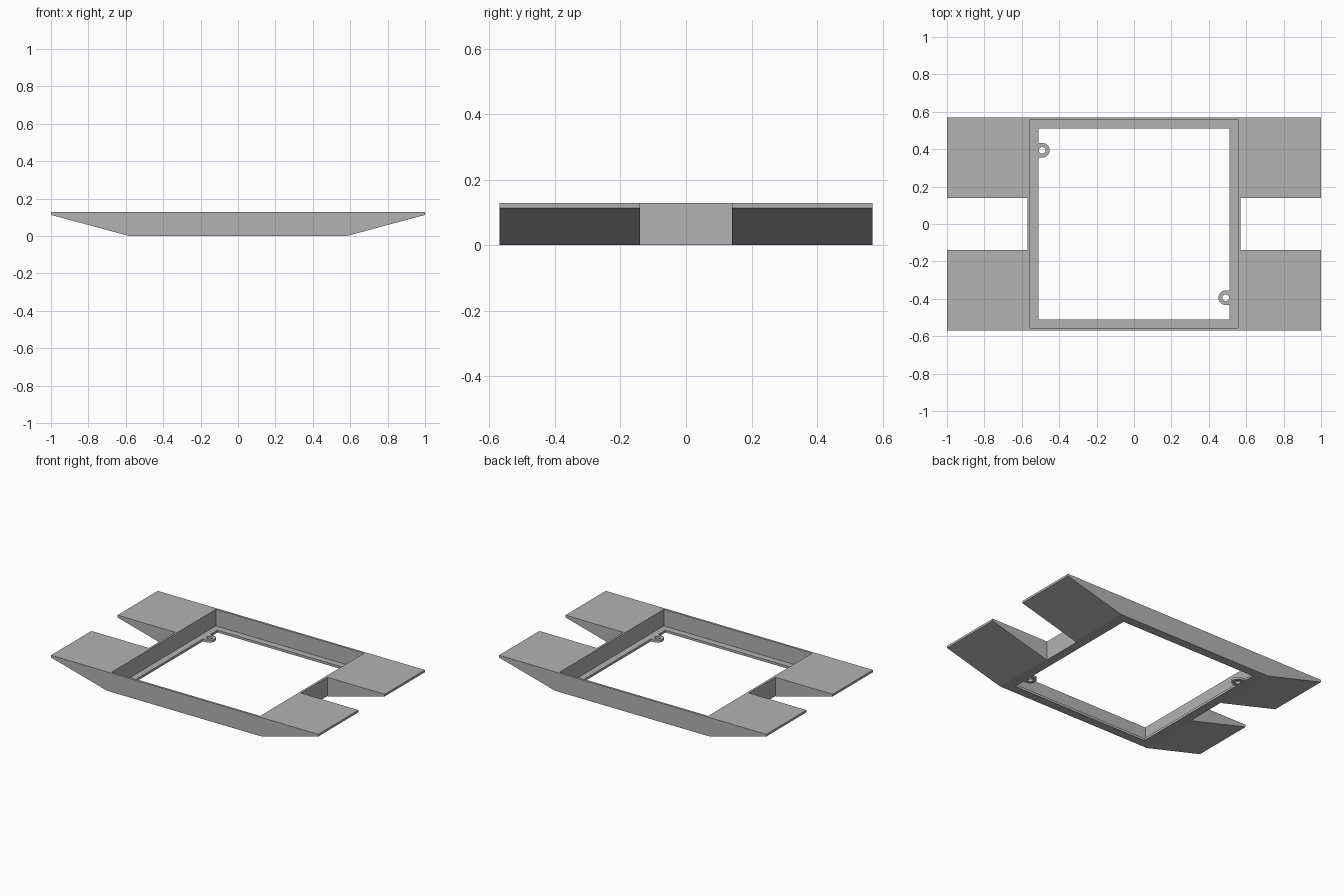
import bpy, bmesh, math

cube = bpy.data.objects.get("Cube")
if cube:
    bpy.data.objects.remove(cube, do_unlink=True)

HEIGHT = 0.128
DEPTH = 0.57       # half depth of the frame
FOOT = 0.58        # half width of the flat underside
TIP = 0.113        # underside height at the arm tips
LEDGE = 0.016      # thickness of the inner ledge
OPENING = 0.511    # half size of the opening

grey = bpy.data.materials.new("light_grey")
grey.use_nodes = True
colour = (0.45, 0.45, 0.45, 1)
grey.diffuse_color = colour
grey.node_tree.nodes["Principled BSDF"].inputs["Base Color"].default_value = colour


def prism(name, outline, sweep):
    """Extrude a closed 3D outline along a vector."""
    bm = bmesh.new()
    face = bm.faces.new([bm.verts.new(p) for p in outline])
    new = bmesh.ops.extrude_face_region(bm, geom=[face])["geom"]
    bmesh.ops.translate(bm, vec=sweep, verts=[v for v in new if isinstance(v, bmesh.types.BMVert)])
    bmesh.ops.recalc_face_normals(bm, faces=bm.faces)
    mesh = bpy.data.meshes.new(name)
    bm.to_mesh(mesh)
    bm.free()
    mesh.materials.append(grey)
    obj = bpy.data.objects.new(name, mesh)
    bpy.context.collection.objects.link(obj)
    return obj


def box(name, x0, x1, y, z0, z1):
    """Box symmetric in y."""
    return prism(name, [(x0, -y, z0), (x1, -y, z0), (x1, y, z0), (x0, y, z0)], (0, 0, z1 - z0))


def circle(cx, cy, r, start, end, n, z):
    return [(cx + r * math.cos(start + (end - start) * i / n),
             cy + r * math.sin(start + (end - start) * i / n), z) for i in range(n + 1)]


def cut(obj, cutter):
    """Subtract the cutter, then discard it."""
    cutter.hide_render = True
    mod = obj.modifiers.new("cut", 'BOOLEAN')
    mod.operation = 'DIFFERENCE'
    mod.solver = 'EXACT'
    mod.object = cutter
    bpy.context.view_layer.objects.active = obj
    bpy.ops.object.modifier_apply(modifier=mod.name)
    bpy.data.objects.remove(cutter, do_unlink=True)


# Frame body with four tapering arms
half = [(FOOT, 0), (1, TIP), (1, HEIGHT)]
profile = half + [(-x, z) for x, z in reversed(half)]
frame = prism("frame", [(x, -DEPTH, z) for x, z in profile], (0, 2 * DEPTH, 0))

# Pocket, through opening and side slots
cut(frame, box("pocket_cutter", -0.555, 0.555, 0.555, LEDGE, 0.3))
cut(frame, box("opening_cutter", -OPENING, OPENING, OPENING, -0.1, 0.3))
for side in (-1, 1):
    x0, x1 = sorted((side * 0.57, side * 1.2))
    cut(frame, box("slot_cutter", x0, x1, 0.14, -0.1, 0.3))

# Screw tabs on the ledge at opposite corners
for name, side in (("left_screw_tab", 1), ("right_screw_tab", -1)):
    cx, cy = side * 0.49, side * -0.394
    start = math.pi / 2 if side > 0 else -math.pi / 2
    arc = circle(cx, cy, 0.039, start, start + math.pi, 16, 0)
    ends = [(side * OPENING, arc[-1][1], 0), (side * OPENING, arc[0][1], 0)]
    tab = prism(name, arc + ends, (0, 0, LEDGE))
    hole = circle(cx, cy, 0.018, 0, math.tau, 24, -0.1)[:-1]
    cut(tab, prism("hole_cutter", hole, (0, 0, 0.3)))
    bpy.ops.object.select_all(action='DESELECT')
    tab.select_set(True)
    bpy.context.view_layer.objects.active = tab
    bpy.ops.object.shade_smooth_by_angle(angle=math.radians(30))
